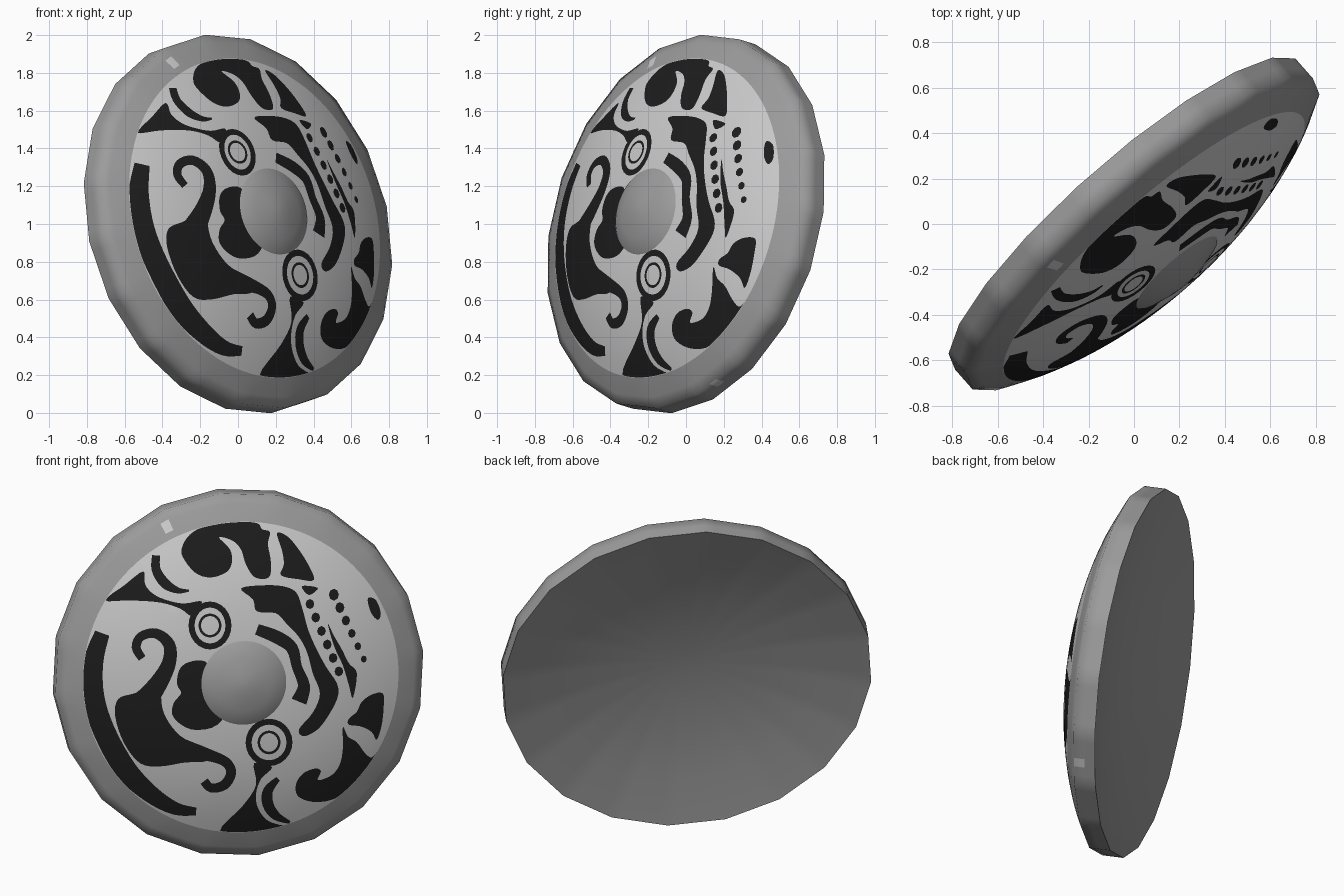
import bpy, bmesh, math
from mathutils import Matrix, Vector
from mathutils.geometry import delaunay_2d_cdt

if "Cube" in bpy.data.objects:
    bpy.data.objects.remove(bpy.data.objects["Cube"])

R, RZ, HALF = 1.018, 0.868, 0.06      # rim radius, painted radius, half band thickness
SIDES, N, PHASE = 20, 120, math.radians(6)

# Shield pose: n = facing direction, u/v = right and up on the face
n = Vector((0.644, -0.730, 0.227)).normalized()
u = Vector((0.754, 0.657, -0.0246))
u = (u - n * u.dot(n)).normalized()
v = n.cross(u)
POSE = Matrix.Translation((0, 0, 1.0)) @ Matrix((u, v, n)).transposed().to_4x4()


def material(name, g):
    m = bpy.data.materials.new(name)
    m.diffuse_color = (g, g, g, 1)
    m.use_nodes = True
    m.node_tree.nodes["Principled BSDF"].inputs["Base Color"].default_value = m.diffuse_color
    return m


GREY = material("steel grey", 0.33)
LIGHT = material("pale grey", 0.60)
INK = material("black paint", 0.012)


def dome(r):
    return 0.30 - 0.24 * (r / R) ** 2.4


def hollow(r):
    return -HALF + 0.15 * (1 - (r / R) ** 2)


def make(name, verts, faces, mats, rule=None, angle=35):
    me = bpy.data.meshes.new(name)
    me.from_pydata([tuple(p) for p in verts], [], faces)
    for m in mats:
        me.materials.append(m)
    if rule:
        for i, p in enumerate(me.polygons):
            p.material_index = rule(i, p)
    bm = bmesh.new()
    bm.from_mesh(me)
    bmesh.ops.transform(bm, matrix=POSE, verts=bm.verts)
    bm.to_mesh(me)
    bm.free()
    ob = bpy.data.objects.new(name, me)
    bpy.context.collection.objects.link(ob)
    bpy.ops.object.select_all(action='DESELECT')
    ob.select_set(True)
    bpy.context.view_layer.objects.active = ob
    bpy.ops.object.shade_smooth_by_angle(angle=math.radians(angle))
    return ob


def ring(r, h, flat):
    """Ring of N points; flat blends from a circle (0) to the 20-sided outline (1)."""
    step, out = 2 * math.pi / SIDES, []
    for i in range(N):
        a = 2 * math.pi * i / N
        k = math.cos(step / 2) / math.cos(a % step - step / 2)
        q = r * (1 + flat * (k - 1))
        out.append((q * math.cos(a + PHASE), q * math.sin(a + PHASE), h))
    return out


def lathe(rings, cap):
    verts = [p for rg in rings for p in rg]
    faces = [(j * N + i, j * N + (i + 1) % N, (j + 1) * N + (i + 1) % N, (j + 1) * N + i)
             for j in range(len(rings) - 1) for i in range(N)]
    if cap:
        faces.append(tuple((len(rings) - 1) * N + i for i in range(N)))
    return verts, faces


# Hollow back, side band and sloping rim in one piece
rows = [(r, hollow(r), 1) for r in (0.05, 0.25, 0.5, 0.75, R)]
rows += [(R, 0, 1), (R, HALF, 1), (0.965, dome(0.965), 0.6),
         (0.905, dome(0.905), 0.2), (RZ, dome(RZ), 0)]
rim_v, rim_f = lathe([ring(*q) for q in rows], False)
rim_f.append(tuple(reversed(range(N))))


def rim_rule(i, p):
    # two small bare chips: one on the sloping rim, one on the side band
    a = math.degrees(math.atan2(p.center.y, p.center.x))
    row = i // N
    return int((row == 7 and 114.5 < a < 117) or (row == 5 and -60 < a < -57))


make("shield_rim", rim_v, rim_f, [GREY, LIGHT], rim_rule, 80)

# Centre boss
boss = [(0.246, 0.282), (0.225, 0.300), (0.15, 0.325), (0.07, 0.345), (0.015, 0.352)]
make("centre_boss", *lathe([ring(r, h, 0) for r, h in boss], True), [GREY])

# ---- painted pattern: outlines drawn on a flat design sheet (y down) ----
layers = []


def on_face(x, y):
    a, b = (x - 243) / 182, (677 - y) / 181
    h = dome(math.hypot(a, b))
    a = (x - 238 - 19.8 * h) / 182
    b = (672 - y + 30 * h - 3.3 * a) / 180.4
    r = math.hypot(a, b)
    k = min(1, (RZ - 0.002) / max(r, 1e-6))
    return Vector((a * k, b * k))


def spline(pts, closed, steps=4):
    c, out = len(pts), []
    for i in range(c if closed else c - 1):
        q = [pts[j % c] if closed else pts[max(0, min(c - 1, j))] for j in range(i - 1, i + 3)]
        for s in range(steps):
            t = s / steps
            out.append(tuple(0.5 * (2 * b + (d - a) * t + (2 * a - 5 * b + 4 * d - e) * t * t
                                    + (3 * b - a - 3 * d + e) * t ** 3) for a, b, d, e in zip(*q)))
    return out if closed else out + [pts[-1]]


def shape(*pts):
    layers.append(([on_face(*p) for p in spline(pts, True)], 1))


def stroke(*pts):
    """Brush stroke through (x, y, width) points."""
    path, left, right = spline(pts, False), [], []
    for i, (x, y, w) in enumerate(path):
        a, b = path[max(0, i - 1)], path[min(len(path) - 1, i + 1)]
        d = Vector((b[0] - a[0], b[1] - a[1])).normalized() * w / 2
        left.append(on_face(x - d.y, y + d.x))
        right.append(on_face(x + d.y, y - d.x))
    layers.append((left + right[::-1], 1))


def oval(x, y, rx, ry, mat=1, c=24):
    layers.append(([on_face(x + rx * math.cos(2 * math.pi * i / c),
                            y + ry * math.sin(2 * math.pi * i / c)) for i in range(c)], mat))


# left crescent and big comma with two curled ends
stroke((102, 631, 15), (93, 660, 20), (93, 695, 22), (104, 730, 22), (125, 768, 22),
       (150, 793, 18), (175, 808, 13), (196, 811, 8))
stroke((142, 656, 8), (136, 645, 9), (141, 634, 9), (156, 631, 10), (169, 642, 12),
       (169, 660, 14), (159, 680, 18), (144, 700, 24))
shape((118, 697), (135, 691), (150, 684), (164, 674), (161, 690), (164, 712), (180, 734),
      (203, 745), (214, 752), (205, 760), (185, 761), (160, 765), (140, 762), (124, 742),
      (115, 715))
stroke((185, 748, 20), (210, 754, 12), (226, 761, 10), (231, 772, 10), (224, 784, 10),
       (211, 787, 9), (204, 780, 9))
# patch beside the boss
shape((205, 659), (188, 660), (179, 668), (177, 682), (181, 691), (174, 700), (172, 712),
      (180, 722), (195, 728), (217, 723), (230, 700), (215, 675))
# upper left wedge, crescent and top leaves
shape((105, 598), (124, 583), (143, 569), (145, 582), (154, 592), (168, 598), (184, 601),
      (202, 599), (192, 613), (180, 606), (160, 600), (130, 598))
stroke((156, 553, 8), (156, 567, 9), (165, 581, 10), (178, 588, 6), (189, 588, 2))
shape((183, 555), (182, 545), (190, 532), (207, 523), (235, 519), (257, 521), (262, 527),
      (270, 530), (268, 542), (271, 560), (269, 575), (255, 575), (246, 562), (241, 547),
      (232, 538), (219, 535), (230, 547), (232, 560), (226, 570), (210, 575), (195, 570))
shape((277, 531), (282, 548), (284, 562), (281, 573), (298, 577), (314, 578), (308, 562),
      (297, 545), (287, 534))
# large patch right of the boss and its inner bracket
shape((241, 586), (262, 583), (283, 584), (296, 590), (302, 605), (308, 627), (316, 646),
      (326, 665), (337, 682), (338, 695), (330, 712), (318, 728), (304, 735), (299, 728),
      (313, 711), (320, 692), (313, 672), (307, 650), (299, 635), (287, 622), (276, 611),
      (257, 609), (253, 597))
stroke((257, 627, 11), (277, 635, 13), (292, 646, 12), (297, 665, 10), (304, 684, 12),
       (299, 700, 16))
# dotted strips
for q in ((302, 584), (318, 586), (309, 593)), :
    shape(*q)
for i in range(6):
    oval(310 + 5.8 * i, 602 + 13.6 * i, 4.4, 5, c=8)
for i in range(6):
    oval(334 + 6 * i, 593 + 13 * i, 5 - 0.4 * i, 6 - 0.5 * i, c=8)
shape((328, 622), (334, 634), (342, 648), (349, 662), (357, 672), (353, 697), (349, 684),
      (343, 664), (334, 644))
shape((368, 597), (376, 599), (381, 612), (378, 619), (371, 611))
# lower right leaves
shape((383, 693), (372, 694), (362, 701), (357, 711), (349, 718), (349, 724), (361, 726),
      (372, 732), (377, 740), (382, 725), (384, 706))
shape((343, 726), (348, 736), (357, 742), (365, 753), (372, 758), (379, 751), (374, 768),
      (362, 783), (348, 793), (330, 801), (312, 802), (298, 796), (296, 784), (303, 773),
      (315, 768), (321, 771), (318, 780), (332, 775), (340, 764), (343, 748))
# bottom wedge and crescent
shape((254, 762), (272, 766), (261, 778), (256, 793), (258, 808), (268, 821), (284, 827),
      (283, 832), (250, 833), (220, 831), (243, 805), (256, 784))
stroke((278, 778, 5), (268, 790, 10), (268, 804, 11), (276, 816, 9), (290, 823, 3))
# two ringed eyes
for x, y, rx in ((210, 623, 21.5), (269, 741, 23.5)):
    oval(x, y, rx, 24)
    oval(x, y, rx - 6, 18, 0)
    oval(x, y, 11.5, 12, 1)
    oval(x, y, 9, 9.5, 0)

# Cut the outlines into the domed face
pts = [Vector(p[:2]) for p in ring(RZ, 0, 0)]
edges = [(i, (i + 1) % N) for i in range(N)]
for j in range(14):
    r, c = RZ * (j + 0.5) / 14.3, 6 * (j + 1)
    pts += [Vector((r * math.cos(2 * math.pi * i / c), r * math.sin(2 * math.pi * i / c)))
            for i in range(c)]
boxes = []
for poly, mat in layers:
    s = len(pts)
    pts += poly
    edges += [(s + i, s + (i + 1) % len(poly)) for i in range(len(poly))]
    xs, ys = [p.x for p in poly], [p.y for p in poly]
    boxes.append((min(xs), max(xs), min(ys), max(ys)))
cut = delaunay_2d_cdt(pts, edges, [], 0, 1e-5)


def inside(poly, x, y):
    wind = 0
    for a, b in zip(poly, poly[1:] + poly[:1]):
        if (a.y > y) != (b.y > y) and x < a.x + (b.x - a.x) * (y - a.y) / (b.y - a.y):
            wind += 1 if b.y > a.y else -1
    return wind != 0


def paint_rule(i, p):
    x, y = p.center.x, p.center.y
    for (poly, mat), (x0, x1, y0, y1) in zip(reversed(layers), reversed(boxes)):
        if x0 <= x <= x1 and y0 <= y <= y1 and inside(poly, x, y):
            return mat
    return 0


make("painted_face", [(p.x, p.y, dome(p.length)) for p in cut[0]],
     [tuple(f) for f in cut[2]], [LIGHT, INK], paint_rule)
